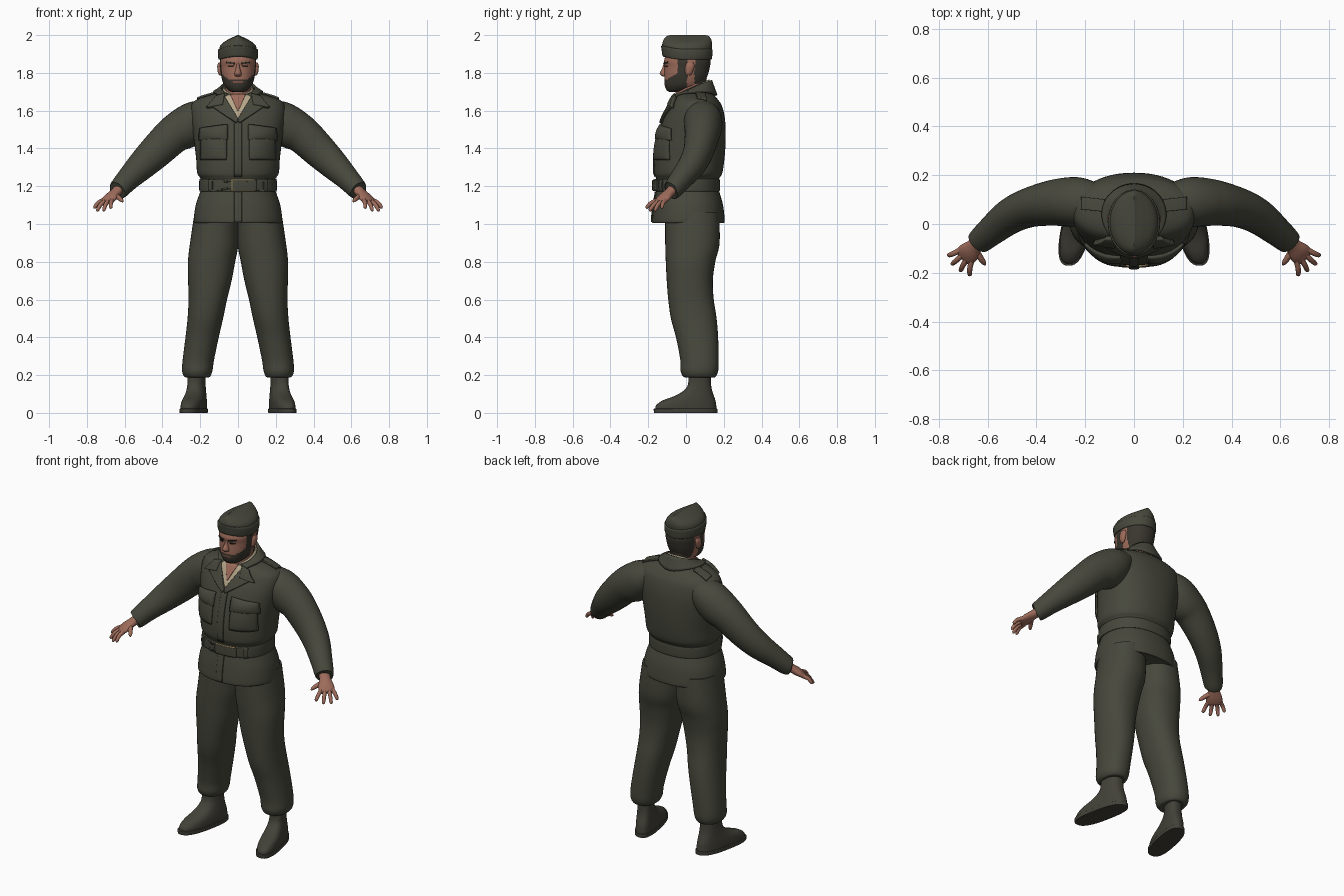
import bpy
import math
from mathutils import Vector
from mathutils.bvhtree import BVHTree

if "Cube" in bpy.data.objects:
    bpy.data.objects.remove(bpy.data.objects["Cube"])


def material(name, r, g, b):
    m = bpy.data.materials.new(name)
    m.use_nodes = True
    m.diffuse_color = (r, g, b, 1)
    bsdf = m.node_tree.nodes["Principled BSDF"]
    bsdf.inputs["Base Color"].default_value = (r, g, b, 1)
    bsdf.inputs["Roughness"].default_value = 0.8
    return m


OLIVE = material("olive cloth", .062, .063, .045)
BOOT = material("boot leather", .055, .053, .04)
SKIN = material("skin", .34, .15, .105)
HAIR = material("dark hair", .042, .038, .028)
SHIRT = material("beige shirt", .46, .38, .25)
BRASS = material("brass", .3, .22, .09)
DARK = material("eye dark", .015, .012, .01)
LIP = material("lip", .22, .085, .065)

parts = []


def make(name, verts, faces, mats, rule=None, mirror=False, thick=0):
    """Create one object and return a tree of its surface."""
    me = bpy.data.meshes.new(name)
    me.from_pydata(verts, [], faces)
    for m in mats:
        me.materials.append(m)
    if rule:
        for p in me.polygons:
            p.material_index = rule(p.center)
    ob = bpy.data.objects.new(name, me)
    bpy.context.collection.objects.link(ob)
    if thick:
        s = ob.modifiers.new("Solidify", "SOLIDIFY")
        s.thickness, s.offset = thick, 0
    if mirror:
        ob.modifiers.new("Mirror", "MIRROR")
    parts.append(ob)
    return BVHTree.FromPolygons(verts, faces)


def smooth(keys, sub):
    """Pass a smooth curve through tuples of numbers."""
    k = [keys[0]] + list(keys) + [keys[-1]]
    out = []
    for i in range(1, len(k) - 2):
        for j in range(sub):
            t = j / sub
            out.append([.5 * (2 * b + (c - a) * t + (2 * a - 5 * b + 4 * c - d) * t * t
                              + (3 * b - a - 3 * c + d) * t ** 3)
                        for a, b, c, d in zip(*k[i - 1:i + 3])])
    return out + [list(keys[-1])]


def skin_rings(name, rings, mats, rule=None, mirror=False):
    n = len(rings[0])
    verts = [v for r in rings for v in r]
    faces = [(i * n + j, i * n + (j + 1) % n, (i + 1) * n + (j + 1) % n, (i + 1) * n + j)
             for i in range(len(rings) - 1) for j in range(n)]
    faces += [tuple(range(n))[::-1], tuple(range(len(verts) - n, len(verts)))]
    return make(name, verts, faces, mats, rule, mirror)


def loft(name, keys, mats, power=2.0, seg=40, sub=5, warp=None, rule=None, mirror=False):
    """Stack level rings given as (z, centre x, half width, front y, back y)."""
    def soft(c):
        return math.copysign(abs(c) ** (2 / power), c)
    rings = []
    for z, x, rx, yf, yb in smooth(keys, sub):
        ring = []
        for j in range(seg):
            a = math.tau * j / seg
            v = Vector((x + rx * soft(math.cos(a)),
                        (yf + yb) / 2 + (yb - yf) / 2 * soft(math.sin(a)), z))
            ring.append(warp(v) if warp else v)
        rings.append(ring)
    return skin_rings(name, rings, mats, rule, mirror)


def limb(name, keys, mat, ref, seg=24, sub=5):
    """Mirrored tube along (x, y, z, thickness, width); width follows ref."""
    path = smooth(keys, sub)
    rings = []
    for i, (x, y, z, ru, rv) in enumerate(path):
        t = Vector(path[min(i + 1, len(path) - 1)][:3]) - Vector(path[max(i - 1, 0)][:3])
        t.normalize()
        v = (ref - t * ref.dot(t)).normalized()
        u = v.cross(t)
        rings.append([Vector((x, y, z)) + u * ru * math.cos(a) + v * rv * math.sin(a)
                      for a in (math.tau * j / seg for j in range(seg))])
    skin_rings(name, rings, [mat], mirror=True)


def sheet(name, f, nu, nv, mat, thick, mirror=False):
    verts = [f(i / nu, j / nv) for j in range(nv + 1) for i in range(nu + 1)]
    w = nu + 1
    faces = [(j * w + i, j * w + i + 1, (j + 1) * w + i + 1, (j + 1) * w + i)
             for j in range(nv) for i in range(nu)]
    make(name, verts, faces, [mat], None, mirror, thick)


def patch(name, quad, mat, d, tree, mirror=False, puff=False, top=False):
    """Lay a four-cornered plate on a surface, from the front or from above."""
    a, b, c, e = [Vector(q) for q in quad]
    ray = Vector((0, 0, -1)) if top else Vector((0, 1, 0))

    def f(u, v):
        p = a.lerp(b, u).lerp(e.lerp(c, u), v)
        o = Vector((p.x, p.y, 3)) if top else Vector((p.x, -1, p.y))
        hit = tree.ray_cast(o, ray)[0] or tree.find_nearest(o)[0]
        k = .25 + .75 * math.sqrt(abs(math.sin(math.pi * u) * math.sin(math.pi * v))) if puff else 1
        return hit - ray * d * k
    sheet(name, f, 14, 14, mat, .012 if puff else 2 * d, mirror)


# Jacket with skirt, pinched waist and sloping shoulders
jacket = loft("jacket", [
    (1.005, 0, .228, -.176, .2), (1.02, 0, .235, -.18, .205), (1.1, 0, .224, -.172, .196),
    (1.165, 0, .202, -.16, .178), (1.2, 0, .19, -.155, .165), (1.24, 0, .198, -.158, .175),
    (1.27, 0, .216, -.168, .192), (1.35, 0, .222, -.168, .204), (1.45, 0, .235, -.152, .21),
    (1.55, 0, .25, -.122, .207), (1.62, 0, .25, -.088, .192), (1.655, 0, .225, -.07, .172),
    (1.68, 0, .16, -.055, .15), (1.7, 0, .075, -.03, .12)], [OLIVE], power=2.25, seg=56)

# Belt, buckle and loops
belt = loft("belt", [(1.172, 0, .2, -.163, .174), (1.178, 0, .205, -.169, .179),
                     (1.232, 0, .205, -.169, .179), (1.238, 0, .2, -.163, .174)],
            [OLIVE], power=2.25, seg=56)
patch("buckle_frame", [(-.035, 1.236), (.09, 1.236), (.09, 1.174), (-.035, 1.174)], BRASS, .003, belt)
patch("buckle_plate", [(-.029, 1.232), (.1, 1.232), (.1, 1.178), (-.029, 1.178)], OLIVE, .0048, belt)
patch("belt_loops", [(.135, 1.245), (.155, 1.245), (.155, 1.165), (.135, 1.165)], OLIVE, .005, belt, True)

# Jacket front: placket, pockets, lapels, shoulder straps
patch("upper_placket", [(-.02, 1.54), (.02, 1.54), (.02, 1.25), (-.02, 1.25)], OLIVE, .003, jacket)
patch("lower_placket", [(-.02, 1.17), (.02, 1.17), (.02, 1.01), (-.02, 1.01)], OLIVE, .003, jacket)
patch("chest_pockets", [(.06, 1.5), (.195, 1.5), (.195, 1.34), (.06, 1.34)], OLIVE, .016, jacket, True, True)
patch("pocket_flaps", [(.055, 1.525), (.2, 1.505), (.205, 1.445), (.055, 1.445)], OLIVE, .024, jacket, True, True)
patch("shoulder_straps", [(.12, .1), (.215, .11), (.215, .06), (.12, .05)], OLIVE, .005, jacket, True, top=True)
patch("shirt_front", [(-.085, 1.682), (.085, 1.682), (.004, 1.548), (-.004, 1.548)], SHIRT, .002, jacket)
patch("bare_throat", [(-.04, 1.685), (.04, 1.685), (.003, 1.6), (-.003, 1.6)], SKIN, .0045, jacket)
patch("lapels", [(.072, 1.675), (.15, 1.63), (.01, 1.535), (-.004, 1.55)], OLIVE, .008, jacket, True)
patch("collar_points", [(.07, 1.684), (.115, 1.672), (.165, 1.615), (.08, 1.63)], OLIVE, .012, jacket, True)


# Collars wrap the neck and fall towards the front
def rim(a, rx, ry, lift=0):
    y = .035 + ry * math.cos(a)
    return Vector((rx * math.sin(a), y, 1.76 - .45 * (.13 - y) + lift))


def collar(u, v):
    a = (u * 2 - 1) * 2.5
    low = rim(a, .13, .125)
    o = Vector((low.x, low.y, 3))
    low = (jacket.ray_cast(o, Vector((0, 0, -1)))[0] or jacket.find_nearest(low)[0]) + Vector((0, 0, .01))
    return rim(a, .086, .096).lerp(low, v)


def shirt_collar(u, v):
    a = (u * 2 - 1) * 2.6
    return rim(a, .074, .086, .008).lerp(rim(a, .084, .095, -.03), v)


sheet("jacket_collar", collar, 40, 5, OLIVE, .014)
sheet("shirt_collar", shirt_collar, 40, 3, SHIRT, .006)

# Sleeves
limb("sleeves", [
    (.15, .085, 1.595, .07, .08), (.22, .09, 1.555, .1, .1), (.28, .09, 1.51, .11, .1),
    (.344, .085, 1.47, .1, .092), (.435, .065, 1.383, .09, .08), (.51, .03, 1.31, .078, .072),
    (.58, -.025, 1.24, .063, .061), (.63, -.068, 1.185, .054, .052),
    (.638, -.076, 1.177, .048, .046)], OLIVE, Vector((0, 1, 0)), 32)

# Hands
ACROSS = Vector((.7, .65, 0))
limb("palms", [(.62, -.06, 1.195, .027, .032), (.65, -.088, 1.165, .024, .032),
               (.675, -.115, 1.14, .022, .044), (.695, -.135, 1.12, .015, .044),
               (.702, -.142, 1.113, .006, .036)], SKIN, ACROSS)
KNUCKLE = Vector((.69, -.13, 1.125))
for name, shift, tip in (("index_fingers", -.034, (.674, -.213, 1.085)),
                         ("middle_fingers", -.011, (.713, -.195, 1.07)),
                         ("ring_fingers", .012, (.748, -.167, 1.07)),
                         ("little_fingers", .034, (.764, -.13, 1.085))):
    base, tip = KNUCKLE + ACROSS * shift, Vector(tip)
    mid = base.lerp(tip, .5) + Vector((.003, -.003, .006))
    limb(name, [(*base, .013, .012), (*mid, .011, .011), (*base.lerp(tip, .9), .009, .009),
                (*tip, .003, .003)], SKIN, ACROSS, 12, 4)
limb("thumbs", [(.655, -.1, 1.155, .015, .015), (.632, -.135, 1.14, .013, .013),
                (.616, -.158, 1.125, .01, .01), (.61, -.168, 1.117, .003, .003)], SKIN, ACROSS, 12, 4)

# Trousers, gathered over the boots
loft("trouser_legs", [
    (1.06, .115, .115, -.11, .175), (.9, .126, .128, -.11, .178), (.8, .14, .125, -.107, .155),
    (.7, .149, .115, -.102, .142), (.6, .16, .102, -.094, .147), (.5, .173, .094, -.08, .162),
    (.4, .19, .088, -.053, .17), (.28, .21, .083, -.03, .173), (.22, .216, .08, -.028, .17),
    (.19, .216, .066, -.012, .155), (.19, .216, .045, .01, .135)],
    [OLIVE], power=2.2, mirror=True)


# Boots with the toes turned out
def toe_out(v):
    v.x -= (v.y - .07) * .2
    return v


loft("boots", [
    (.25, .22, .045, .01, .13), (.16, .22, .045, .012, .132), (.12, .22, .048, -.01, .138),
    (.09, .22, .052, -.06, .148), (.065, .22, .056, -.125, .156), (.04, .22, .058, -.158, .16),
    (.018, .22, .058, -.163, .162)], [BOOT], power=2.5, warp=toe_out, mirror=True)
loft("boot_soles", [(.022, .22, .06, -.168, .165), (.018, .22, .062, -.171, .167),
                    (0, .22, .061, -.169, .166)], [BOOT], power=2.6, warp=toe_out, mirror=True)


# Head: skin with beard, sideburns, lips and hair at the back
def head_rule(c):
    if c.y > .045 and c.z > 1.735:
        return 1
    if c.y < -.07 and abs(c.x) < .026 and 1.747 < c.z < 1.757:
        return 2
    if c.y < .005 and (c.y > -.045 or c.z < 1.766 + max(0, c.y + .1) * .6):
        return 1
    return 0


HEAD = [SKIN, HAIR, LIP]
head = loft("head", [
    (1.7, 0, .03, -.09, -.02), (1.708, 0, .05, -.102, .03), (1.735, 0, .074, -.113, .085),
    (1.78, 0, .088, -.115, .112), (1.83, 0, .094, -.113, .126), (1.865, 0, .096, -.116, .13),
    (1.91, 0, .09, -.1, .12)], HEAD, power=2.2, seg=80, sub=10, rule=head_rule)
loft("neck", [(1.6, 0, .075, -.065, .1), (1.68, 0, .066, -.056, .102), (1.77, 0, .068, -.05, .11)],
     HEAD[:2], seg=48, sub=10, rule=lambda c: int(c.y > .045 and c.z > 1.735))
loft("nose", [(1.85, 0, .008, -.118, -.09), (1.825, 0, .011, -.126, -.09), (1.8, 0, .018, -.139, -.09),
              (1.787, 0, .019, -.132, -.09), (1.78, 0, .012, -.118, -.09)], [SKIN], seg=20)
loft("ears", [(1.785, .092, .004, .005, .02), (1.8, .095, .011, -.004, .033),
              (1.835, .097, .013, -.004, .045), (1.855, .096, .008, .005, .038)],
     [SKIN], seg=16, mirror=True)
patch("eyes", [(.022, 1.84), (.052, 1.839), (.05, 1.83), (.025, 1.83)], DARK, .0015, head, True)
patch("eyebrows", [(.016, 1.853), (.06, 1.859), (.061, 1.851), (.016, 1.845)], HAIR, .003, head, True)


# Folded cap with a ridge and turned-up flap
def flap_peak(v):
    v.z += .02 * max(0, -v.y / .13) ** 2
    return v


loft("cap_crown", [(1.885, 0, .097, -.118, .13), (1.93, 0, .099, -.126, .137),
                   (1.957, 0, .083, -.125, .138), (1.98, 0, .046, -.116, .132),
                   (1.996, 0, .012, -.1, .118), (2, 0, .004, -.08, .1)], [OLIVE])
loft("cap_flap", [(1.87, 0, .1, -.12, .132), (1.876, 0, .104, -.125, .137), (1.9, 0, .107, -.129, .14),
                  (1.922, 0, .105, -.131, .141), (1.927, 0, .096, -.122, .132)],
     [OLIVE], warp=flap_peak)

# Smooth shading with crisp edges
for ob in bpy.context.selected_objects:
    ob.select_set(False)
for ob in parts:
    ob.select_set(True)
bpy.context.view_layer.objects.active = parts[0]
bpy.ops.object.shade_smooth_by_angle(angle=math.radians(40))
